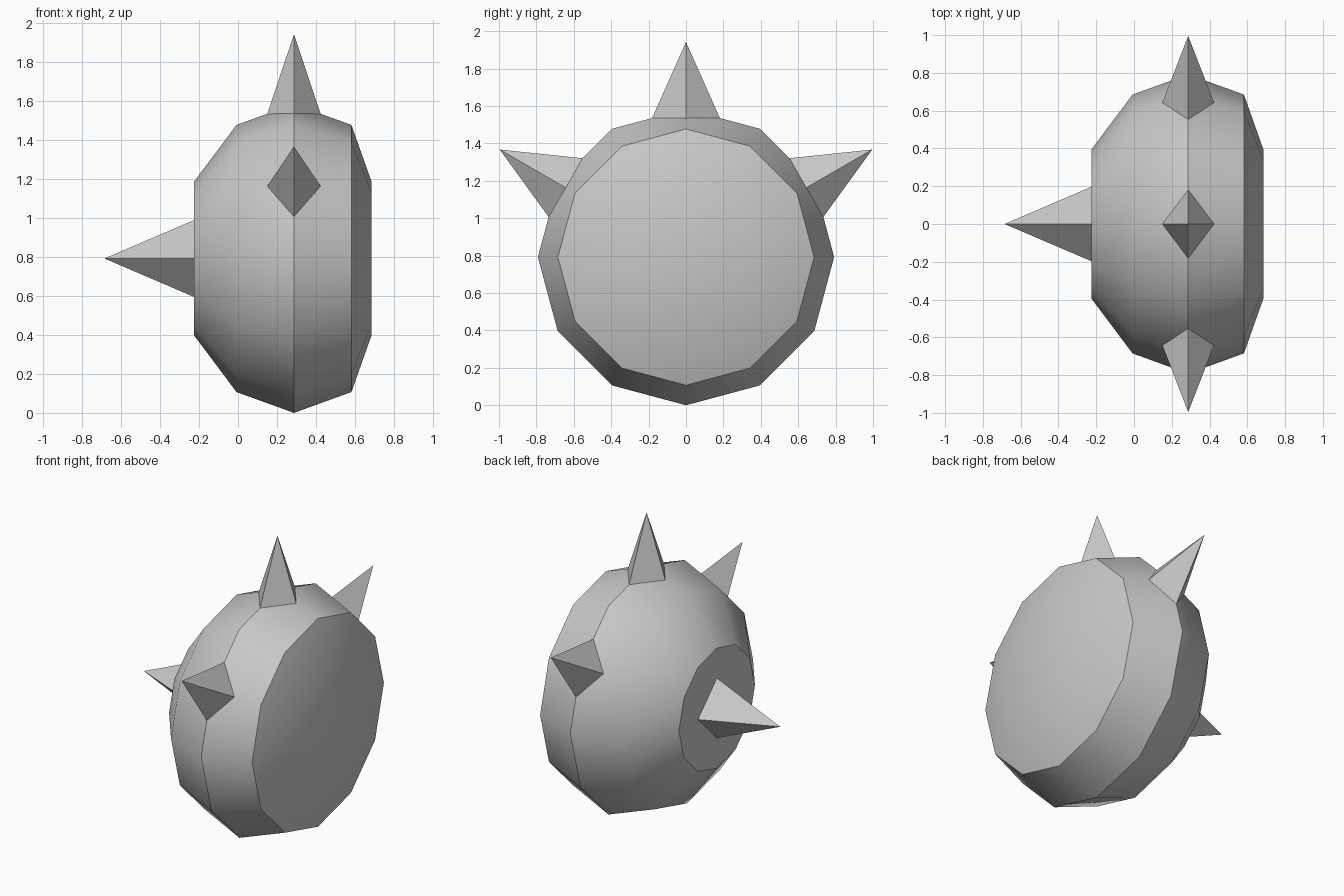
import bpy, bmesh, math
from mathutils import Matrix, Vector

cube = bpy.data.objects.get("Cube")
if cube:
    bpy.data.objects.remove(cube, do_unlink=True)

SIDES = 12
CENTRE = Vector((0.287, 0, 0.792))   # middle of the widest ring

grey = bpy.data.materials.new("plain_grey")
grey.use_nodes = True
grey.diffuse_color = (0.58, 0.58, 0.58, 1)
grey.node_tree.nodes["Principled BSDF"].inputs["Base Color"].default_value = grey.diffuse_color


def finish(bm, name):
    bmesh.ops.recalc_face_normals(bm, faces=bm.faces)
    mesh = bpy.data.meshes.new(name)
    bm.to_mesh(mesh)
    bm.free()
    mesh.materials.append(grey)
    obj = bpy.data.objects.new(name, mesh)
    bpy.context.collection.objects.link(obj)
    return obj


def lathe_x(name, profile):
    """Closed solid turned around the x axis from (x, radius) pairs."""
    bm = bmesh.new()
    rings = []
    for x, r in profile:
        angles = [math.tau * i / SIDES for i in range(SIDES)]
        rings.append([bm.verts.new(CENTRE + Vector((x, r * math.sin(a), r * math.cos(a))))
                      for a in angles])
    for a, b in zip(rings, rings[1:]):
        for i in range(SIDES):
            j = (i + 1) % SIDES
            bm.faces.new((a[i], a[j], b[j], b[i]))
    bm.faces.new(rings[0])
    bm.faces.new(rings[-1])
    return finish(bm, name)


def spike(name, rotation, base, tip, half_x, half_y):
    """Four-sided pyramid with a diamond base, pointing up before rotation."""
    bm = bmesh.new()
    corners = [bm.verts.new((x, y, base)) for x, y in
               ((half_x, 0), (0, half_y), (-half_x, 0), (0, -half_y))]
    top = bm.verts.new((0, 0, tip))
    for i in range(4):
        bm.faces.new((corners[i], corners[(i + 1) % 4], top))
    bm.faces.new(corners)
    bm.transform(Matrix.Translation(CENTRE) @ rotation)
    return finish(bm, name)


# Rounded body, deep on one side and shallow on the other
body = lathe_x("body", [(-0.512, 0.395), (-0.295, 0.685), (0, 0.792),
                        (0.295, 0.685), (0.398, 0.395)])
bpy.ops.object.select_all(action='DESELECT')
body.select_set(True)
bpy.context.view_layer.objects.active = body
bpy.ops.object.shade_smooth_by_angle(angle=math.radians(35.5))

# Three spikes fanned over the rim
for label, degrees in (("top", 0), ("front", 60), ("back", -60)):
    spike(label + "_spike", Matrix.Rotation(math.radians(degrees), 4, 'X'),
          0.742, 1.15, 0.137, 0.182)

# Spike on the flat end
spike("end_spike", Matrix.Rotation(-math.pi / 2, 4, 'Y'), 0.51, 0.972, 0.198, 0.198)
